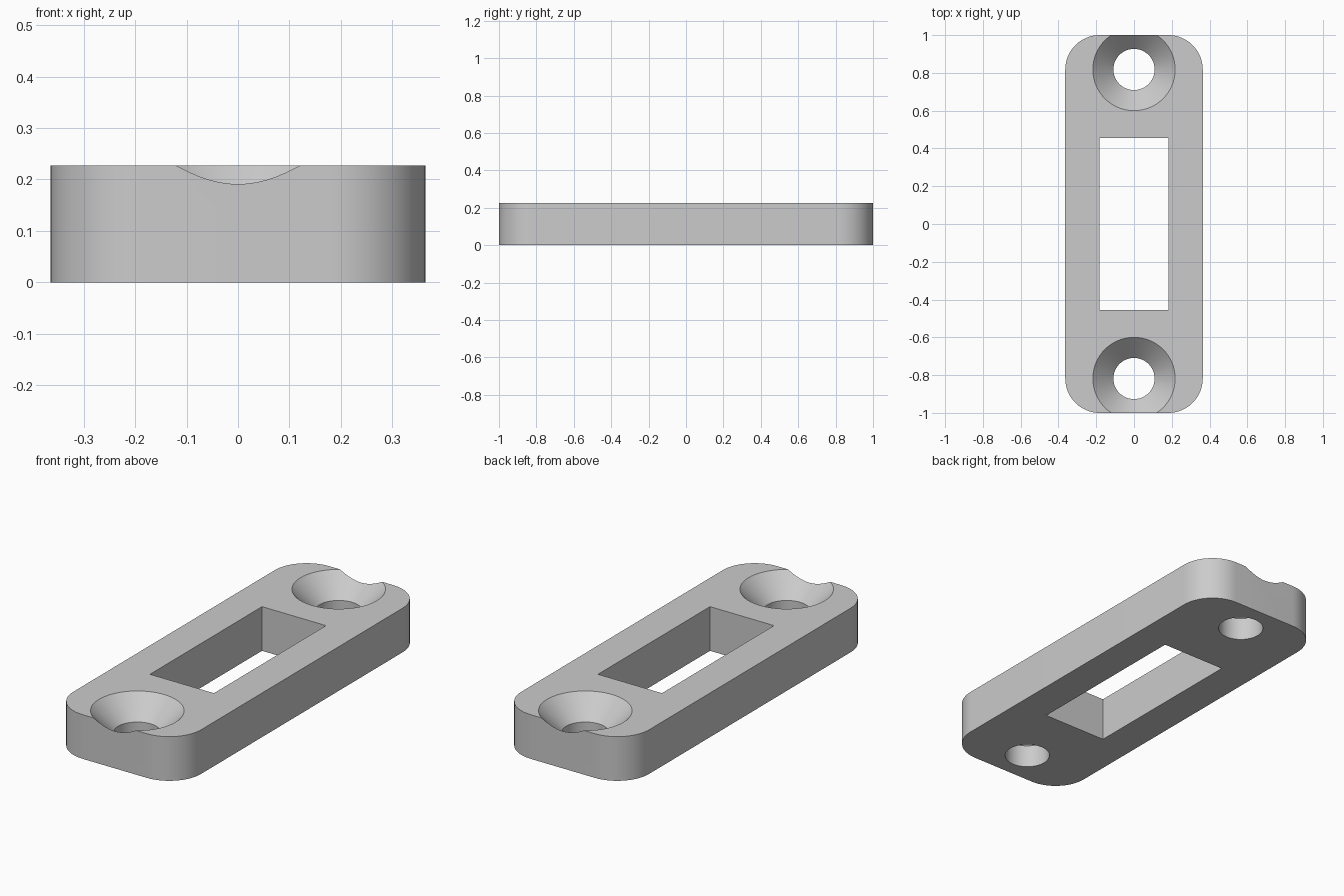
import bpy
import bmesh
from math import sin, cos, pi, radians
from mathutils import Vector

cube = bpy.data.objects.get("Cube")
if cube:
    bpy.data.objects.remove(cube, do_unlink=True)

HALF_W, HALF_L, HEIGHT = 0.364, 1.0, 0.227
CORNER = 0.182
HOLE_Y, HOLE_R, SINK_R = 0.818, 0.109, 0.218
SLOT_W, SLOT_L = 0.364, 0.91
OVER = 0.1  # how far cutters reach past the plate

grey = bpy.data.materials.new("plain grey")
grey.use_nodes = True
colour = (0.6, 0.6, 0.6, 1)
grey.diffuse_color = colour
grey.node_tree.nodes["Principled BSDF"].inputs["Base Color"].default_value = colour


def make_object(name, bm):
    bmesh.ops.recalc_face_normals(bm, faces=bm.faces)
    mesh = bpy.data.meshes.new(name)
    bm.to_mesh(mesh)
    bm.free()
    mesh.materials.append(grey)
    obj = bpy.data.objects.new(name, mesh)
    bpy.context.collection.objects.link(obj)
    return obj


def rounded_plate(name, steps=16):
    bm = bmesh.new()
    verts = []
    for i, (sx, sy) in enumerate([(1, 1), (-1, 1), (-1, -1), (1, -1)]):
        for k in range(steps + 1):
            a = (i + k / steps) * pi / 2
            verts.append(bm.verts.new((sx * (HALF_W - CORNER) + CORNER * cos(a),
                                       sy * (HALF_L - CORNER) + CORNER * sin(a), 0)))
    face = bm.faces.new(verts)
    top = bmesh.ops.extrude_face_region(bm, geom=[face])["geom"]
    bmesh.ops.translate(bm, vec=(0, 0, HEIGHT),
                        verts=[v for v in top if isinstance(v, bmesh.types.BMVert)])
    bmesh.ops.remove_doubles(bm, verts=bm.verts, dist=1e-5)
    return make_object(name, bm)


def slot_cutter():
    bm = bmesh.new()
    bmesh.ops.create_cube(bm, size=1)
    bmesh.ops.scale(bm, vec=(SLOT_W, SLOT_L, 1), verts=bm.verts)
    return make_object("slot_cutter", bm)


def screw_cutter(y):
    # Straight hole opening into a 45 degree countersink
    profile = [(0, -OVER), (HOLE_R, -OVER), (HOLE_R, HEIGHT - SINK_R + HOLE_R),
               (SINK_R + OVER, HEIGHT + OVER), (0, HEIGHT + OVER)]
    bm = bmesh.new()
    verts = [bm.verts.new((r, 0, z)) for r, z in profile]
    edges = [bm.edges.new(pair) for pair in zip(verts, verts[1:])]
    bmesh.ops.spin(bm, geom=verts + edges, cent=(0, 0, 0), axis=(0, 0, 1),
                   angle=2 * pi, steps=64)
    bmesh.ops.remove_doubles(bm, verts=bm.verts, dist=1e-5)
    bmesh.ops.translate(bm, vec=Vector((0, y, 0)), verts=bm.verts)
    return make_object("screw_cutter", bm)


# Plate with a central slot and a countersunk screw hole at each end
plate = rounded_plate("mounting_plate")
bpy.context.view_layer.objects.active = plate
for cutter in (slot_cutter(), screw_cutter(HOLE_Y), screw_cutter(-HOLE_Y)):
    cutter.hide_render = True
    mod = plate.modifiers.new("cut", 'BOOLEAN')
    mod.operation = 'DIFFERENCE'
    mod.solver = 'EXACT'
    mod.object = cutter
    bpy.ops.object.modifier_apply(modifier=mod.name)
    bpy.data.objects.remove(cutter, do_unlink=True)

# Smooth curved walls, crisp rims
bpy.ops.object.select_all(action='DESELECT')
plate.select_set(True)
bpy.ops.object.shade_smooth_by_angle(angle=radians(30))
